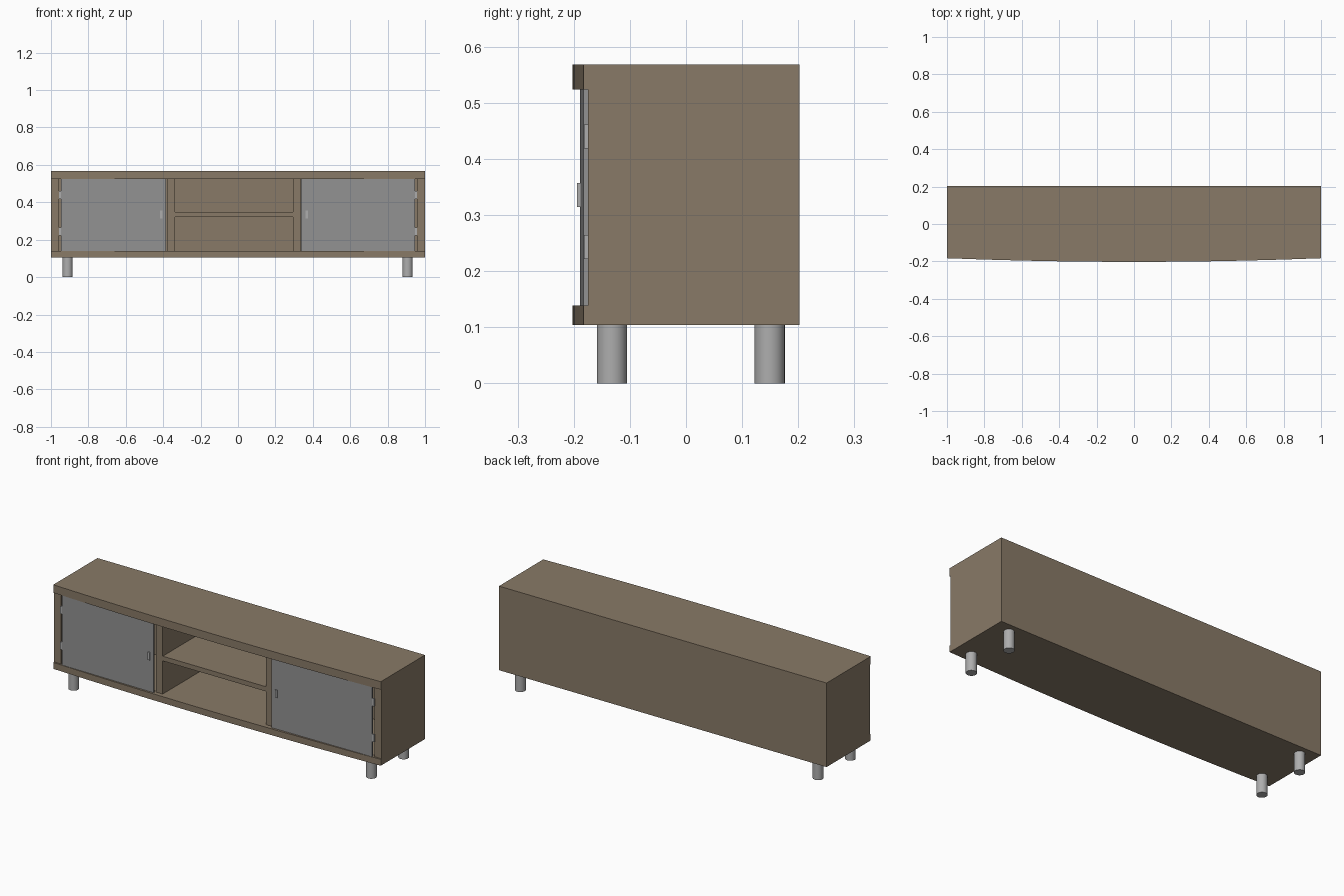
import bpy, bmesh

if "Cube" in bpy.data.objects:
    bpy.data.objects.remove(bpy.data.objects["Cube"])


def material(name, rgb):
    mat = bpy.data.materials.new(name)
    mat.diffuse_color = (*rgb, 1)
    mat.use_nodes = True
    mat.node_tree.nodes["Principled BSDF"].inputs["Base Color"].default_value = mat.diffuse_color
    return mat


wood = material("wood", (0.25, 0.195, 0.136))
door_grey = material("door_grey", (0.29, 0.29, 0.29))
metal = material("metal", (0.42, 0.42, 0.42))


def prism(name, plan, z0, z1, mat):
    """Extrude a plan outline (x, y) from z0 up to z1."""
    bm = bmesh.new()
    face = bm.faces.new([bm.verts.new((x, y, z0)) for x, y in plan])
    top = bmesh.ops.extrude_face_region(bm, geom=[face])["geom"]
    bmesh.ops.translate(bm, vec=(0, 0, z1 - z0),
                        verts=[v for v in top if isinstance(v, bmesh.types.BMVert)])
    bmesh.ops.recalc_face_normals(bm, faces=bm.faces)
    me = bpy.data.meshes.new(name)
    bm.to_mesh(me)
    bm.free()
    me.materials.append(mat)
    ob = bpy.data.objects.new(name, me)
    bpy.context.collection.objects.link(ob)
    return ob


def box(name, x0, x1, y0, y1, z0, z1, mat):
    return prism(name, [(x0, y0), (x1, y0), (x1, y1), (x0, y1)], z0, z1, mat)


BACK, FRONT = 0.2025, -0.175
LOW, HIGH = 0.139, 0.524

# bow-fronted top and bottom boards
bow = [(i / 5, -0.2025 + 0.0195 * (i / 5) ** 2) for i in range(-5, 6)]
outline = bow + [(1, BACK), (-1, BACK)]
prism("bottom_board", outline, 0.104, LOW, wood)
prism("top_board", outline, HIGH, 0.568, wood)

# sides, dividers, back and middle shelf
box("left_side", -1, -0.957, FRONT, BACK, LOW, HIGH, wood)
box("right_side", 0.957, 1, FRONT, BACK, LOW, HIGH, wood)
box("left_divider", -0.377, -0.337, FRONT, BACK - 0.015, LOW, HIGH, wood)
box("right_divider", 0.295, 0.335, FRONT, BACK - 0.015, LOW, HIGH, wood)
box("back_panel", -0.957, 0.957, BACK - 0.015, BACK, LOW, HIGH, wood)
box("middle_shelf", -0.337, 0.295, FRONT, BACK - 0.015, 0.322, 0.348, wood)

# slightly angled doors with hinges and handles
for side, s, inner, handle_x in (("left", -1, 0.384, 0.41), ("right", 1, 0.338, 0.367)):
    outer = 0.946
    prism(side + "_door", [(s * inner, -0.1885), (s * outer, -0.183),
                           (s * outer, -0.175), (s * inner, -0.1805)], LOW, HIGH, door_grey)
    for level, z in (("lower", 0.243), ("upper", 0.44)):
        box(f"{side}_{level}_hinge", s * 0.941, s * 0.958, -0.182, FRONT,
            z - 0.021, z + 0.021, metal)
    box(side + "_handle", s * handle_x - 0.006, s * handle_x + 0.006,
        -0.194, -0.18, 0.314, 0.357, metal)

# round legs
for xn, x in (("left", -0.911), ("right", 0.907)):
    for yn, y in (("front", -0.132), ("back", 0.149)):
        bpy.ops.mesh.primitive_cylinder_add(vertices=32, radius=0.027, depth=0.104,
                                            location=(x, y, 0.052))
        leg = bpy.context.object
        leg.name = f"{yn}_{xn}_leg"
        leg.data.materials.append(metal)
        bpy.ops.object.shade_smooth_by_angle()
